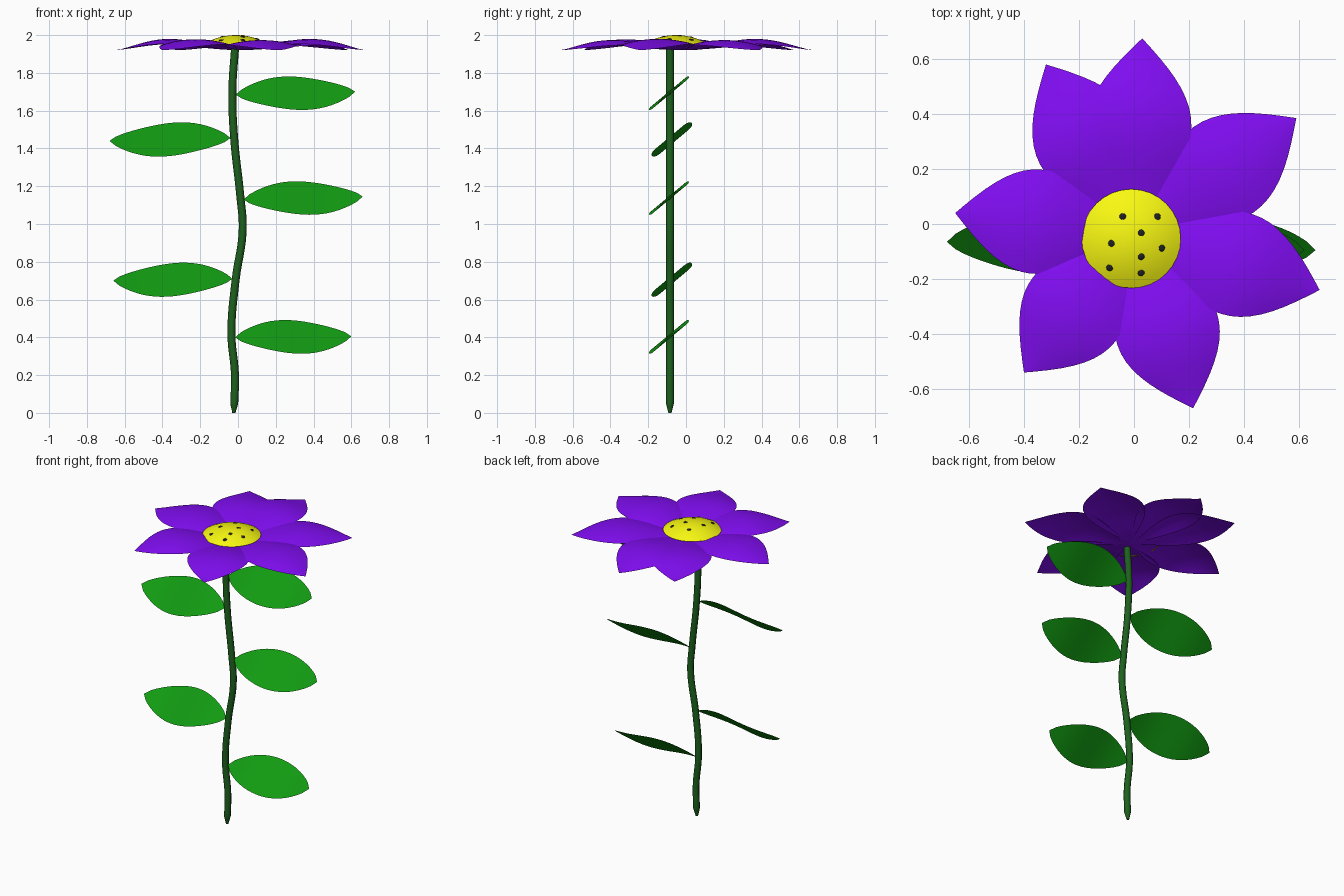
import bpy, bmesh
from math import sin, cos, pi, hypot
from mathutils import Vector

if "Cube" in bpy.data.objects:
    bpy.data.objects.remove(bpy.data.objects["Cube"])


def material(name, r, g, b):
    m = bpy.data.materials.new(name)
    m.diffuse_color = (r, g, b, 1)
    m.use_nodes = True
    m.node_tree.nodes["Principled BSDF"].inputs["Base Color"].default_value = m.diffuse_color
    return m


PURPLE = material("petal_purple", 0.22, 0.004, 0.9)
GREEN = material("leaf_green", 0.006, 0.33, 0.006)
DARK = material("stem_green", 0.013, 0.12, 0.013)
YELLOW = material("disc_yellow", 0.95, 0.95, 0.006)
BLACK = material("seed_black", 0.015, 0.015, 0.015)


def surface(name, point, nu, nv, mat):
    """Smooth sheet from point(t, u), t in 0..1 and u in -1..1, facing up."""
    bm = bmesh.new()
    g = [[bm.verts.new(point(i / nu, 2 * j / nv - 1)) for j in range(nv + 1)]
         for i in range(nu + 1)]
    for i in range(nu):
        for j in range(nv):
            bm.faces.new((g[i][j], g[i + 1][j], g[i + 1][j + 1], g[i][j + 1]))
    bmesh.ops.remove_doubles(bm, verts=bm.verts, dist=1e-5)
    bm.normal_update()
    if sum(f.normal.z * f.calc_area() for f in bm.faces) < 0:
        bmesh.ops.reverse_faces(bm, faces=bm.faces)
    me = bpy.data.meshes.new(name)
    for f in bm.faces:
        f.smooth = True
    bm.to_mesh(me)
    bm.free()
    me.materials.append(mat)
    ob = bpy.data.objects.new(name, me)
    bpy.context.collection.objects.link(ob)
    return ob


# Stem: gently swaying round tube with a tapered foot
cu = bpy.data.curves.new("stem", 'CURVE')
cu.dimensions = '3D'
cu.bevel_depth = 0.021
cu.bevel_resolution = 2
cu.use_fill_caps = True
path = [(-.022, 0), (-.02, .05), (-.016, .2), (-.035, .42), (-.013, .7), (.025, .97),
        (.012, 1.15), (-.02, 1.45), (-.03, 1.7), (-.015, 1.94)]
sp = cu.splines.new('BEZIER')
sp.bezier_points.add(len(path) - 1)
for p, (x, z) in zip(sp.bezier_points, path):
    p.co = (x, -.085, z)
    p.handle_left_type = p.handle_right_type = 'AUTO'
sp.bezier_points[0].radius = 0.4
sp.resolution_u = 6
cu.materials.append(DARK)
bpy.context.collection.objects.link(bpy.data.objects.new("stem", cu))

# Leaves: tilted pointed ovals, alternating sides
across = Vector((0, .105, .0875))
normal = Vector((0, -.64, .77))
leaves = [(-.015, .40, .60, .405), (-.03, .71, -.66, .70), (.03, 1.13, .66, 1.145),
          (-.04, 1.455, -.68, 1.44), (-.012, 1.685, .62, 1.70)]
for i, (x0, z0, x1, z1) in enumerate(leaves):
    a = Vector((x0, -.085, z0))
    b = Vector((x1, -.095 if x1 > 0 else -.065, z1))

    def leaf(t, u):
        w = max(0, sin(pi * t)) ** 0.7
        return a.lerp(b, t) + across * (w * u) + normal * (.011 * sin(2 * pi * t))
    surface(f"leaf_{i + 1}", leaf, 20, 8, GREEN)

# Petals: domed pointed blades; tip x, tip y and stacking lift
centre = Vector((.005, -.03))
tips = [(.03, .675, .006), (.59, .385, 0), (.675, -.24, .006), (.215, -.67, 0),
        (-.40, -.54, .004), (-.65, .04, .006), (-.32, .58, 0)]
for i, (x, y, lift) in enumerate(tips):
    axis = Vector((x, y)) - centre
    side = Vector((-axis.y, axis.x)).normalized()

    def petal(t, u):
        w = .19 * max(0, sin(pi * t ** 1.16))
        p = centre + axis * t + side * (w * u)
        s = max(0, sin(pi * t ** 1.2))
        z = 1.92 + lift * s + .054 * s ** 1.4 * (1 - .5 * u * u)
        return p.x, p.y, z
    surface(f"petal_{i + 1}", petal, 20, 8, PURPLE)

# Flower disc: shallow dome
cx, cy, R = -.01, -.053, .18


def dome_z(r):
    return 2.0 - .05 * (r / R) ** 2


def dome(t, u):
    r = R * t
    return cx + r * cos(pi * u), cy + r * sin(pi * u), dome_z(r)


surface("flower_disc", dome, 8, 32, YELLOW)

# Seeds: small flattened dots on the dome
seeds = [(-.04, .025), (.083, .025), (.025, -.033), (-.08, -.07), (.098, -.087),
         (.025, -.117), (.025, -.175), (-.087, -.157)]
for i, (x, y) in enumerate(seeds):
    z = dome_z(hypot(x - cx, y - cy))
    bpy.ops.mesh.primitive_uv_sphere_add(segments=12, ring_count=8, radius=.0145,
                                         location=(x, y, z - .005))
    ob = bpy.context.object
    ob.name = f"seed_{i + 1}"
    ob.scale.z = 0.6
    ob.data.materials.append(BLACK)
    bpy.ops.object.shade_smooth()
